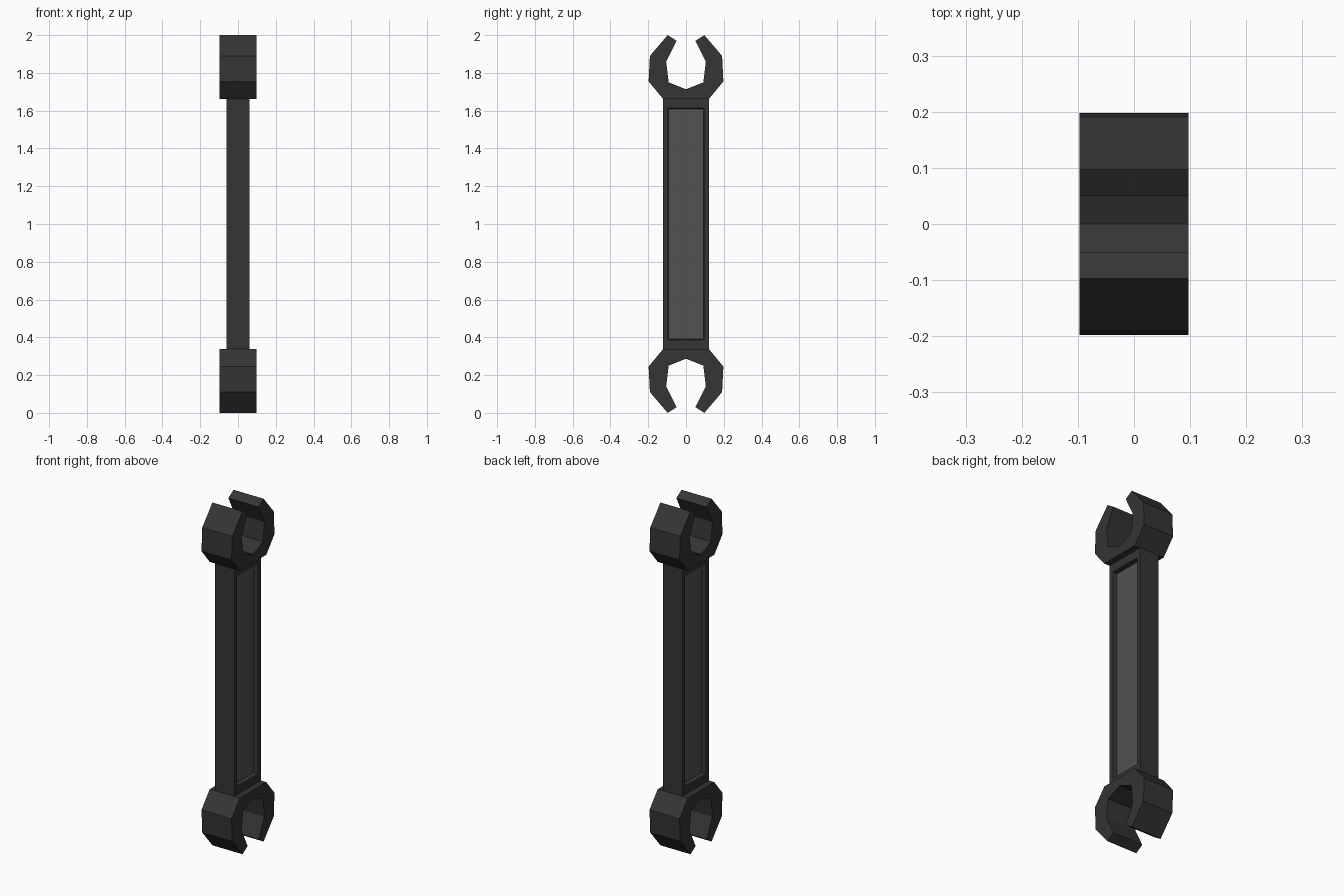
import bpy, bmesh

if "Cube" in bpy.data.objects:
    bpy.data.objects.remove(bpy.data.objects["Cube"])


def material(name, value):
    mat = bpy.data.materials.new(name)
    mat.diffuse_color = (value, value, value, 1)
    mat.use_nodes = True
    mat.node_tree.nodes["Principled BSDF"].inputs["Base Color"].default_value = mat.diffuse_color
    return mat


dark = material("dark_steel", 0.035)
light = material("recess_grey", 0.085)


def finish(bm, name, mats):
    bmesh.ops.recalc_face_normals(bm, faces=bm.faces[:])
    mesh = bpy.data.meshes.new(name)
    bm.to_mesh(mesh)
    bm.free()
    for mat in mats:
        mesh.materials.append(mat)
    obj = bpy.data.objects.new(name, mesh)
    bpy.context.collection.objects.link(obj)
    return obj


# Open-ended jaws: half outline (y, z), mirrored across y and extruded along x
HALF = [(0.122, 1.663), (0.198, 1.755), (0.191, 1.89), (0.097, 2.0),
        (0.05, 1.97), (0.105, 1.86), (0.092, 1.75)]
JAW_X = 0.097


def jaw(name, flip):
    outline = HALF + [(0, 1.713)] + [(-y, z) for y, z in reversed(HALF)]
    bm = bmesh.new()
    verts = [bm.verts.new((-JAW_X, y, 2 - z if flip else z)) for y, z in outline]
    face = bm.faces.new(verts)
    new = bmesh.ops.extrude_face_region(bm, geom=[face])["geom"]
    moved = [g for g in new if isinstance(g, bmesh.types.BMVert)]
    bmesh.ops.translate(bm, verts=moved, vec=(2 * JAW_X, 0, 0))
    return finish(bm, name, [dark])


jaw("upper_jaw", False)
jaw("lower_jaw", True)

# Handle: open-ended box with a sunken panel on both broad sides
HX, HY, HZ = 0.062, 0.122, 0.663
bm = bmesh.new()
bmesh.ops.create_cube(bm, size=2)
for v in bm.verts:
    v.co = (v.co.x * HX, v.co.y * HY, 1 + v.co.z * HZ)
bm.normal_update()
ends = [f for f in bm.faces if abs(f.normal.z) > 0.9]
bmesh.ops.delete(bm, geom=ends, context='FACES_ONLY')
for panel in [f for f in bm.faces if abs(f.normal.x) > 0.9]:
    side = 1 if panel.normal.x > 0 else -1
    # rim first, then the recess floor
    for depth, y_half, z_half in [(0, 0.096, 0.614), (0.025, 0.092, 0.610)]:
        bmesh.ops.inset_individual(bm, faces=[panel], thickness=0.002)
        for v in panel.verts:
            v.co.x = side * (HX - depth)
            v.co.y = y_half if v.co.y > 0 else -y_half
            v.co.z = 1 + (z_half if v.co.z > 1 else -z_half)
    panel.material_index = 1
finish(bm, "handle", [dark, light])
